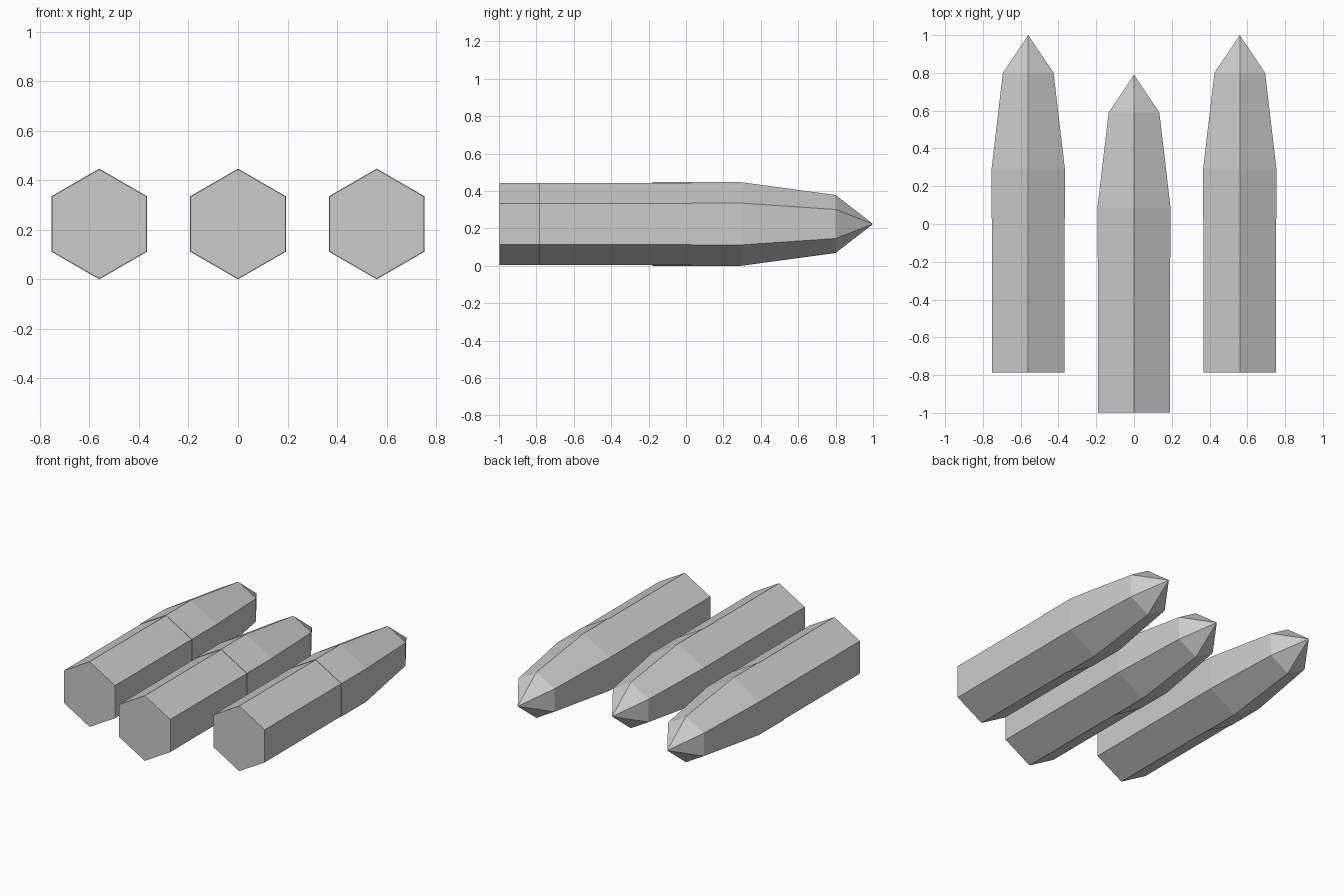
import bpy, bmesh, math

if "Cube" in bpy.data.objects:
    bpy.data.objects.remove(bpy.data.objects["Cube"])

grey = bpy.data.materials.new("plain grey")
grey.diffuse_color = (0.6, 0.6, 0.6, 1)
grey.use_nodes = True
grey.node_tree.nodes["Principled BSDF"].inputs["Base Color"].default_value = grey.diffuse_color

CENTRE_Z = 0.2235


def hex_part(name, x, profile):
    """Six-sided solid along y from (y, radius) rings; radius 0 is a point."""
    bm = bmesh.new()
    rings = []
    for y, r in profile:
        if r == 0:
            rings.append([bm.verts.new((0, y, 0))])
        else:
            rings.append([bm.verts.new((r * math.sin(i * math.pi / 3), y,
                                        r * math.cos(i * math.pi / 3)))
                          for i in range(6)])
    for a, b in zip(rings, rings[1:]):
        for i in range(6):
            j = (i + 1) % 6
            if len(b) == 1:
                bm.faces.new((a[i], a[j], b[0]))
            else:
                bm.faces.new((a[i], a[j], b[j], b[i]))
    for ring in (rings[0], rings[-1]):
        if len(ring) == 6:
            bm.faces.new(ring)
    bmesh.ops.recalc_face_normals(bm, faces=bm.faces)
    mesh = bpy.data.meshes.new(name)
    bm.to_mesh(mesh)
    bm.free()
    mesh.materials.append(grey)
    obj = bpy.data.objects.new(name, mesh)
    obj.location = (x, 0, CENTRE_Z)
    bpy.context.collection.objects.link(obj)


# Three rounds, the middle one set back towards the front
for side, x, dy in (("left", -0.56, 0), ("middle", 0, -0.21), ("right", 0.56, 0)):
    # Straight hexagonal casing
    hex_part(side + "_casing", x, [(-0.787 + dy, 0.2205), (0.035 + dy, 0.2205)])
    # Slightly wider tapered head with a pointed tip
    hex_part(side + "_head", x, [(0.03 + dy, 0.2235), (0.295 + dy, 0.2235),
                                 (0.80 + dy, 0.155), (1.0 + dy, 0)])
